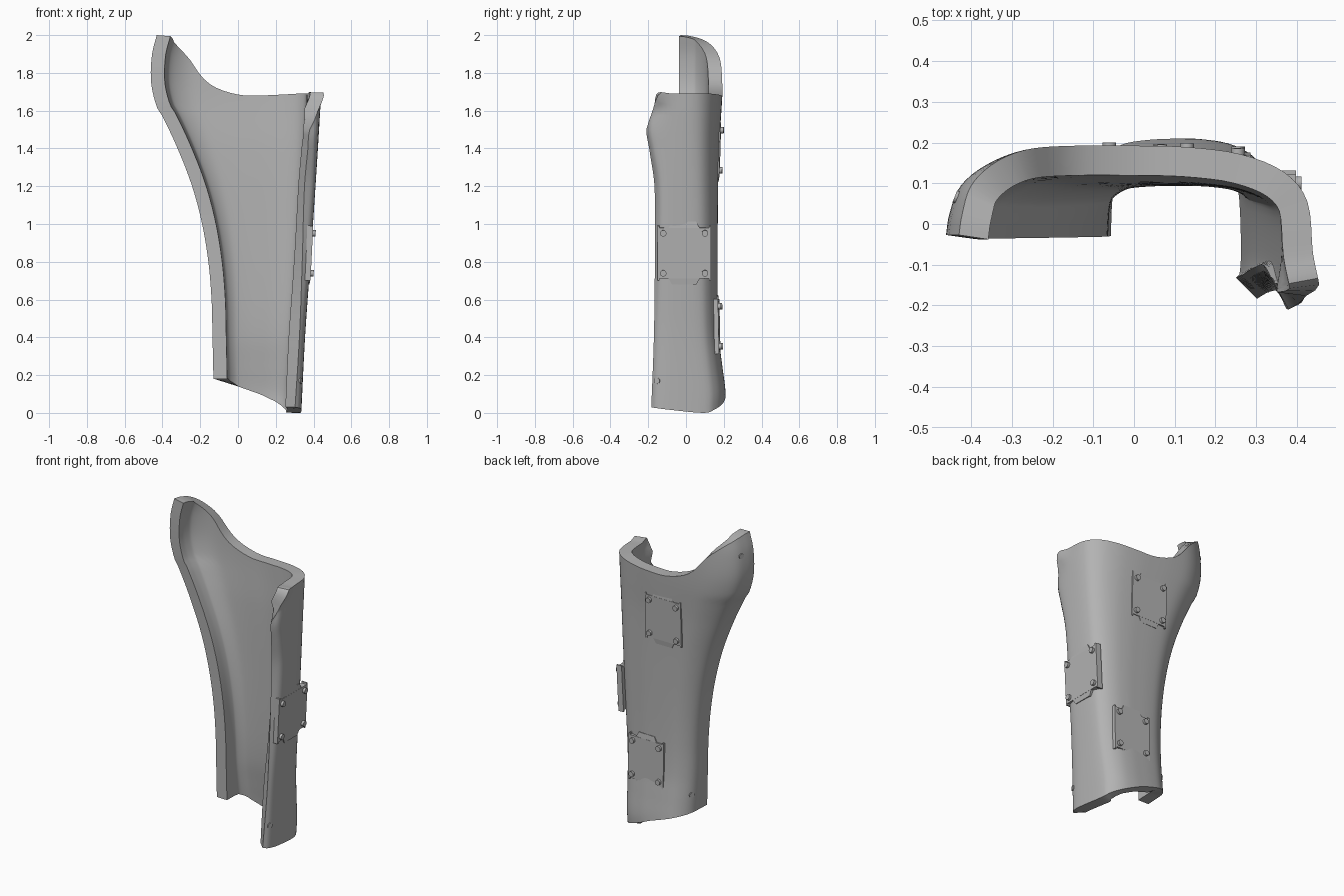
import bpy, bmesh, math
from mathutils import Vector, Matrix

cube = bpy.data.objects.get("Cube")
if cube:
    bpy.data.objects.remove(cube, do_unlink=True)

mat = bpy.data.materials.new("plain grey")
mat.use_nodes = True
GREY = (0.45, 0.45, 0.45, 1)
mat.diffuse_color = GREY
mat.node_tree.nodes["Principled BSDF"].inputs["Base Color"].default_value = GREY


def curve(pts, t):
    """Smooth interpolation through (position, value) pairs."""
    t = min(max(t, pts[0][0]), pts[-1][0])
    i = 0
    while i < len(pts) - 2 and t > pts[i + 1][0]:
        i += 1

    def slope(j):
        a, b = pts[max(j - 1, 0)], pts[min(j + 1, len(pts) - 1)]
        return (b[1] - a[1]) / (b[0] - a[0])
    (x0, y0), (x1, y1) = pts[i], pts[i + 1]
    h = x1 - x0
    f = (t - x0) / h
    return ((1 + 2 * f) * (1 - f) ** 2 * y0 + f * (1 - f) ** 2 * h * slope(i)
            + f * f * (3 - 2 * f) * y1 + f * f * (f - 1) * h * slope(i + 1))


# Shell outline against height
LEFT = [(.18, -.13), (.4, -.135), (.6, -.14), (.8, -.157), (1, -.19), (1.2, -.243),
        (1.4, -.32), (1.57, -.4), (1.62, -.43), (1.75, -.46), (1.9, -.455), (2, -.43)]
RIGHT = [(0, .335), (.4, .355), (.7, .376), (1, .397), (1.4, .423), (1.7, .44), (2, .45)]
BACK = [(0, .203), (.1, .21), (.25, .192), (.4, .174), (.6, .167), (1, .168), (1.4, .175), (1.7, .193), (2, .197)]
TIP_X = [(0, .3), (.4, .325), (.8, .34), (1.2, .352), (1.4, .37), (1.5, .38), (1.67, .455)]
TIP_Y = [(0, -.185), (.4, -.17), (.8, -.165), (1.2, -.167), (1.4, -.195), (1.5, -.21), (1.6, -.188), (1.69, -.178)]
# Cross-section as fractions of width and depth, with lower and upper rim heights
ACROSS = [0, .01, .04, .11, .21, .34, .5, .65, .8, .92, .985, 1]
DEEP = [0, .22, .53, .77, .935, .99, 1, .985, .9, .69, .34, -.2]
LOW = [.18, .18, .175, .165, .15, .13, .105, .075, .045, .02, 0, .015, .025, .03]
HIGH = [2, 1.995, 1.975, 1.935, 1.865, 1.74, 1.685, 1.68, 1.685, 1.69, 1.69, 1.69, 1.68, 1.5]
FRONT_Y = -.027


def surface(u, z):
    """Point on the outer skin, u running round the section; corners get squarer lower down."""
    xl, xr, yb = curve(LEFT, z), curve(RIGHT, z), curve(BACK, z)
    tx, ty = curve(TIP_X, z), curve(TIP_Y, z)
    square = .3 * (1 - z / 2)
    deep = [d + (1 - d) * square if d > .2 else d for d in DEEP]
    pts = [(xl + s * (xr - xl), FRONT_Y + d * (yb - FRONT_Y)) for s, d in zip(ACROSS, deep)]
    pts += [(max(xr - .01, tx), ty + .03), (tx, ty)]
    return Vector((curve([(i, p[0]) for i, p in enumerate(pts)], u),
                   curve([(i, p[1]) for i, p in enumerate(pts)], u), z))


def make_object(name, bm, angle):
    mesh = bpy.data.meshes.new(name)
    bmesh.ops.recalc_face_normals(bm, faces=bm.faces)
    bm.to_mesh(mesh)
    bm.free()
    mesh.materials.append(mat)
    ob = bpy.data.objects.new(name, mesh)
    bpy.context.scene.collection.objects.link(ob)
    bpy.ops.object.select_all(action='DESELECT')
    ob.select_set(True)
    bpy.context.view_layer.objects.active = ob
    bpy.ops.object.shade_smooth_by_angle(angle=math.radians(angle))


# Curved shell
STEPS, ROWS = 4, 56
bm = bmesh.new()
columns = []
top_u = len(LOW) - 1
for c in range(top_u * STEPS + 1):
    u = c / STEPS
    lo = curve(list(enumerate(LOW)), u)
    hi = curve(list(enumerate(HIGH)), u)
    columns.append([bm.verts.new(surface(u, lo + (hi - lo) * r / ROWS)) for r in range(ROWS + 1)])
for a, b in zip(columns, columns[1:]):
    for r in range(ROWS):
        bm.faces.new((a[r], a[r + 1], b[r + 1], b[r]))

# Thicken inwards by hand so the rims stay crisp
bm.normal_update()
skin = list(bm.verts)
centre = Vector((.1, -.05, 1))
probe = columns[6 * STEPS][ROWS // 2]
sign = 1 if probe.normal.dot(centre - probe.co) > 0 else -1
inner = {}
for v in skin:
    n = Vector((v.normal.x, v.normal.y, v.normal.z * .3)).normalized()
    inner[v] = bm.verts.new(v.co + n * sign * .073)
rim = [e for e in bm.edges if e.is_boundary]
for f in list(bm.faces):
    bm.faces.new([inner[v] for v in reversed(f.verts)])
for e in rim:
    a, b = e.verts
    bm.faces.new((a, b, inner[b], inner[a]))
make_object("curved_shell", bm, 35)


def placed(origin, normal, up=Vector((0, 0, 1))):
    """Frame whose local z points out of the surface and local y runs up."""
    n = normal.normalized()
    x = up.cross(n).normalized()
    return Matrix.Translation(origin) @ Matrix((x, n.cross(x), n)).transposed().to_4x4()


def add_disc(bm, matrix, radius, depth):
    bmesh.ops.create_cone(bm, cap_ends=True, segments=14, radius1=radius, radius2=radius,
                          depth=depth, matrix=matrix)


# Mounting plates with sloped tabs, side lips and corner screws; origin is on the front face
def mounting_plate(name, origin, normal, width, thick):
    frame = placed(origin, normal)
    w, h = width / 2, .135
    bm = bmesh.new()
    bmesh.ops.create_cube(bm, size=1, matrix=Matrix.Translation((0, 0, -thick / 2))
                          @ Matrix.Diagonal((width, 2 * h, thick, 1)))
    for side in (-1, 1):
        bmesh.ops.create_cube(bm, size=1, matrix=Matrix.Translation((side * (w + .004), 0, -thick / 2))
                              @ Matrix.Diagonal((.01, 2 * h + .02, thick, 1)))
        tab = [(-.62 * w, h), (.62 * w, h), (.48 * w, h + .032), (-.48 * w, h + .032)]
        face = bm.faces.new([bm.verts.new((x, side * y, -thick)) for x, y in tab])
        out = bmesh.ops.extrude_face_region(bm, geom=[face])
        for v in out["geom"]:
            if isinstance(v, bmesh.types.BMVert):
                v.co.z = -.004 if abs(v.co.y) > h + .01 else -.001
    bm.transform(frame)
    make_object(name, bm, 30)
    bm = bmesh.new()
    for sx in (-1, 1):
        for sy in (-1, 1):
            add_disc(bm, frame @ Matrix.Translation((sx * (w - .022), sy * .106, 0)), .017, .03)
    make_object(name + "_screws", bm, 40)


mounting_plate("side_plate", Vector((.391, -.01, .845)), Vector((1, 0, -.05)), .265, .036)
mounting_plate("upper_back_plate", Vector((.035, .181, 1.39)), Vector((.01, 1, -.03)), .235, .02)
mounting_plate("lower_back_plate", Vector((.16, .176, .458)), Vector((.03, 1, .02)), .235, .024)

# Small rivets near the rims
for name, u, z in (("top_rivet", 1.6, 1.88), ("lower_rivet", 1.9, .29), ("side_rivet", 12.1, .17)):
    p = surface(u, z)
    along = surface(u + .05, z) - surface(u - .05, z)
    bm = bmesh.new()
    add_disc(bm, placed(p, Vector((-along.y, along.x, 0))), .016, .01)
    make_object(name, bm, 40)
